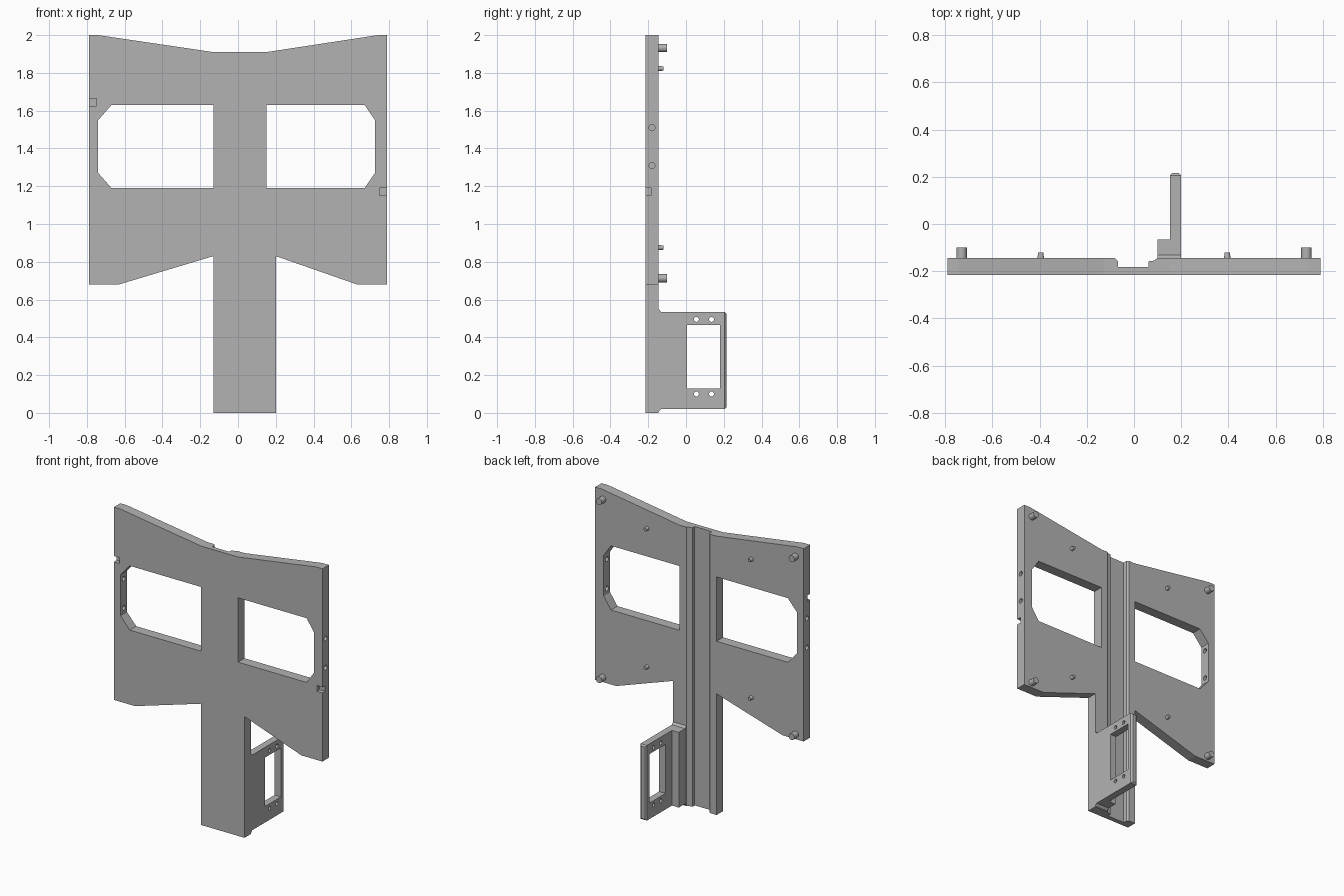
import bpy, bmesh
from mathutils import Vector

old = bpy.data.objects.get("Cube")
if old:
    bpy.data.objects.remove(old, do_unlink=True)

grey = bpy.data.materials.new("plain grey")
grey.use_nodes = True
COLOUR = (0.45, 0.45, 0.45, 1)
grey.diffuse_color = COLOUR
grey.node_tree.nodes["Principled BSDF"].inputs["Base Color"].default_value = COLOUR

FRONT, BACK = -0.215, -0.145


def prism(name, profile, axis, lo, hi, bevel_end=0):
    """Extrude a 2D profile along an axis; the profile uses the other two axes in order."""
    def place(p, d):
        co = list(p)
        co.insert(axis, d)
        return Vector(co)
    bm = bmesh.new()
    face = bm.faces.new([bm.verts.new(place(p, lo)) for p in profile])
    out = bmesh.ops.extrude_face_region(bm, geom=[face])
    verts = [g for g in out["geom"] if isinstance(g, bmesh.types.BMVert)]
    bmesh.ops.translate(bm, verts=verts, vec=place((0, 0), hi - lo))
    if bevel_end:
        far = max(v.co.y for v in bm.verts) - 0.001
        edges = [e for e in bm.edges if all(v.co.y > far for v in e.verts)]
        bmesh.ops.bevel(bm, geom=edges, offset=bevel_end, segments=1, affect="EDGES")
    bmesh.ops.recalc_face_normals(bm, faces=bm.faces)
    return finish(name, bm)


def finish(name, bm):
    mesh = bpy.data.meshes.new(name)
    bm.to_mesh(mesh)
    bm.free()
    mesh.materials.append(grey)
    ob = bpy.data.objects.new(name, mesh)
    bpy.context.collection.objects.link(ob)
    return ob


def rect(a0, a1, b0, b1):
    return [(a0, b0), (a1, b0), (a1, b1), (a0, b1)]


def rod(name, start, end, r0, r1, sides=20):
    """Cylinder or tapered peg between two points."""
    start, end = Vector(start), Vector(end)
    d = end - start
    bm = bmesh.new()
    bmesh.ops.create_cone(bm, cap_ends=True, segments=sides, radius1=r0, radius2=r1, depth=d.length)
    bmesh.ops.rotate(bm, verts=bm.verts, matrix=d.to_track_quat("Z", "Y").to_matrix())
    bmesh.ops.translate(bm, verts=bm.verts, vec=(start + end) / 2)
    ob = finish(name, bm)
    bpy.ops.object.select_all(action="DESELECT")
    ob.select_set(True)
    bpy.context.view_layer.objects.active = ob
    bpy.ops.object.shade_smooth_by_angle()
    return ob


def cut(target, cutters):
    """Subtract the cutters, then remove them."""
    bpy.context.view_layer.objects.active = target
    for c in cutters:
        mod = target.modifiers.new("cut", "BOOLEAN")
        mod.operation, mod.solver, mod.object = "DIFFERENCE", "EXACT", c
        bpy.ops.object.modifier_apply(modifier=mod.name)
        bpy.data.objects.remove(c, do_unlink=True)


# Main plate with its stem
plate = prism("main_plate", [
    (-0.79, 2), (-0.74, 2), (-0.13, 1.91), (0.15, 1.91), (0.74, 2), (0.79, 2),
    (0.79, 0.68), (0.63, 0.68), (0.2, 0.83), (0.2, 0), (-0.13, 0), (-0.13, 0.83),
    (-0.63, 0.68), (-0.79, 0.68)], 1, FRONT, BACK)

# Windows, back channel, corner notches and edge holes
cutters = []
for s, inner, outer in ((1, 0.15, 0.725), (-1, 0.13, 0.74)):
    window = [(inner, 1.19), (0.67, 1.19), (outer, 1.27), (outer, 1.55), (0.67, 1.63), (inner, 1.63)]
    cutters.append(prism("window_cutter", [(s * x, z) for x, z in window], 1, -0.3, 0))
    for z in (1.31, 1.51):
        cutters.append(rod("edge_hole_cutter", (s * 0.7, -0.18, z), (s * 0.85, -0.18, z), 0.016, 0.016))
cutters.append(prism("channel_cutter", [
    (-0.08, -0.14), (-0.08, BACK), (-0.068, -0.157), (-0.068, -0.183), (0.062, -0.183),
    (0.062, -0.158), (0.085, -0.155), (0.098, BACK), (0.098, -0.14)], 2, -0.1, 2.1))
for x0, x1, z in ((-0.85, -0.748, 1.645), (0.748, 0.85, 1.17)):
    cutters.append(prism("notch_cutter", rect(x0, x1, z - 0.02, z + 0.02), 1, -0.3, -0.185))
cut(plate, cutters)

# Side bracket standing out from the stem, flared at its root
bracket = prism("side_bracket", [
    (BACK, 0.005), (BACK, 0.55), (-0.132, 0.535), (0.215, 0.535), (0.215, 0.02), (-0.132, 0.02)],
    0, 0.152, 0.2, bevel_end=0.01)
holes = [prism("opening_cutter", rect(0.005, 0.18, 0.13, 0.465), 0, 0, 0.4)]
for y in (0.055, 0.135):
    for z in (0.1, 0.495):
        holes.append(rod("screw_hole_cutter", (0, y, z), (0.4, y, z), 0.013, 0.013))
cut(bracket, holes)

# Stiffening rib inside the bracket
prism("bracket_rib", [
    (BACK, 0.005), (BACK, 0.55), (-0.132, 0.535), (-0.065, 0.535), (-0.065, 0.02), (-0.132, 0.02)],
    0, 0.1, 0.152)

# Pegs on the back, mirrored left and right
for side, s in (("left", 1), ("right", -1)):
    for level, z_big, z_small in (("upper", 1.932, 1.823), ("lower", 0.713, 0.875)):
        rod(f"{level}_{side}_large_peg", (s * 0.73, BACK - 0.01, z_big), (s * 0.73, -0.1, z_big), 0.022, 0.022)
        rod(f"{level}_{side}_small_peg", (s * 0.395, BACK - 0.01, z_small), (s * 0.395, -0.12, z_small), 0.015, 0.011)
